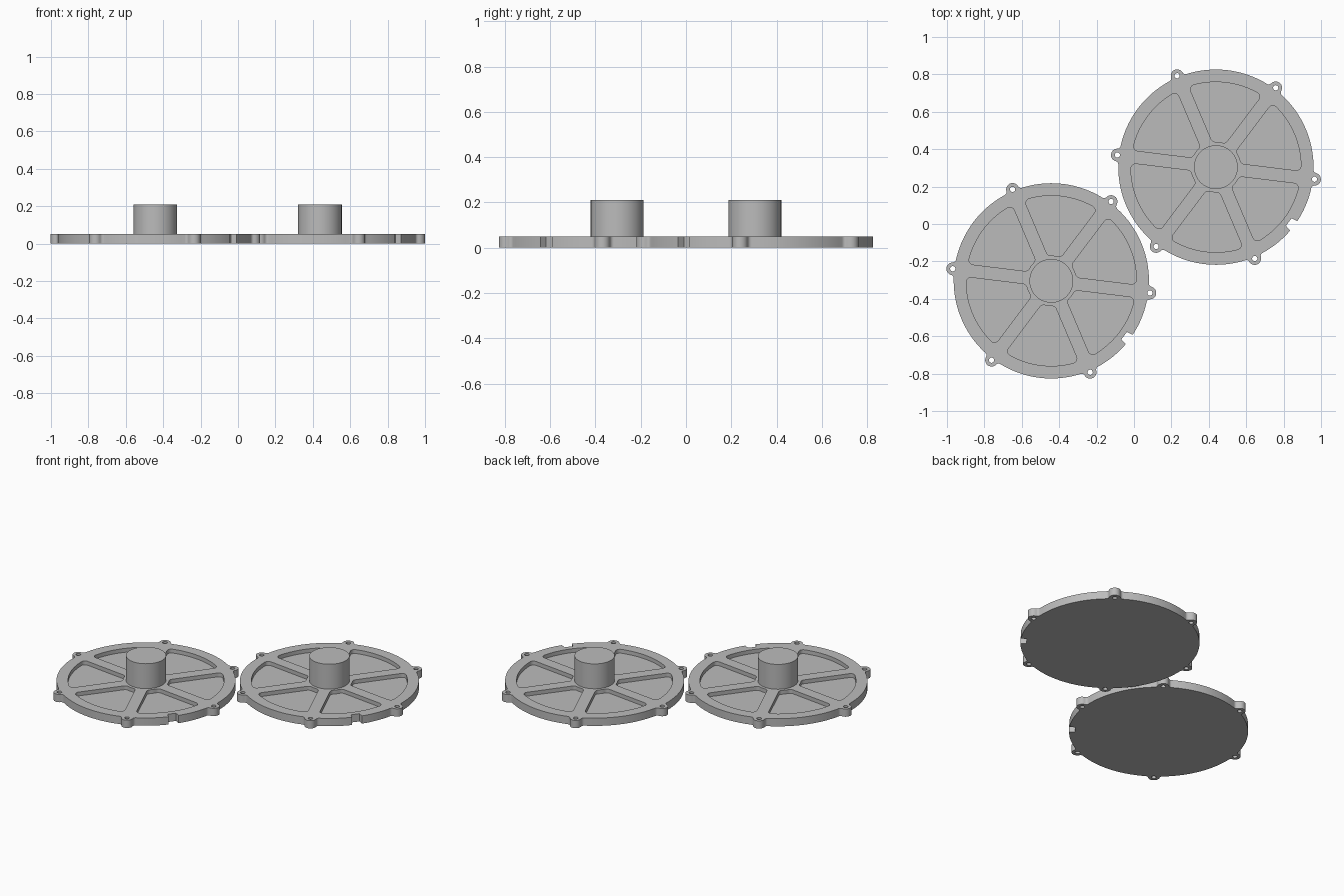
import bpy, bmesh
from math import radians, degrees, sin, cos, asin, acos, atan2
from mathutils import Vector, Matrix

if "Cube" in bpy.data.objects:
    bpy.data.objects.remove(bpy.data.objects["Cube"])

RIM_R, PLATE_H, FLOOR_Z = 0.522, 0.05, 0.025
HUB_R, HUB_TOP = 0.117, 0.21
LUG_D, LUG_R, HOLE_R, FILLET = 0.531, 0.034, 0.014, 0.018
FIRST_LUG = -67
LUGS = [FIRST_LUG + 60 * i for i in range(6)]

grey = bpy.data.materials.new("plain grey")
grey.use_nodes = True
grey.diffuse_color = (0.5, 0.5, 0.5, 1)
grey.node_tree.nodes["Principled BSDF"].inputs["Base Color"].default_value = (0.5, 0.5, 0.5, 1)


def polar(r, a):
    return Vector((r * cos(radians(a)), r * sin(radians(a))))


def arc(centre, r, a0, a1, n):
    return [centre + polar(r, a0 + (a1 - a0) * i / n) for i in range(n + 1)]


def turn(points, angle):
    rot = Matrix.Rotation(radians(angle), 2)
    return [rot @ p for p in points]


def prism(name, loops, z0, z1):
    """Extrude closed 2D outlines from z0 to z1."""
    bm = bmesh.new()
    for loop in loops:
        clean = [p for i, p in enumerate(loop) if (p - loop[i - 1]).length > 1e-5]
        face = bm.faces.new([bm.verts.new((p.x, p.y, z0)) for p in clean])
        new = bmesh.ops.extrude_face_region(bm, geom=[face], use_keep_orig=True)["geom"]
        bmesh.ops.translate(bm, vec=(0, 0, z1 - z0),
                            verts=[g for g in new if isinstance(g, bmesh.types.BMVert)])
    bmesh.ops.recalc_face_normals(bm, faces=bm.faces)
    mesh = bpy.data.meshes.new(name)
    bm.to_mesh(mesh)
    bm.free()
    mesh.materials.append(grey)
    obj = bpy.data.objects.new(name, mesh)
    bpy.context.collection.objects.link(obj)
    return obj


def lug_outline():
    """Screw lug on the +x side, blended into the rim by small fillets."""
    reach = RIM_R + FILLET
    d = degrees(acos((reach**2 + LUG_D**2 - (LUG_R + FILLET)**2) / (2 * reach * LUG_D)))
    p = polar(reach, d)
    phi = degrees(atan2(p.y, p.x - LUG_D))
    points = arc(polar(reach, -d), FILLET, 180 - d, 180 - phi, 6)
    points += arc(Vector((LUG_D, 0)), LUG_R, -phi, phi, 14)
    points += arc(p, FILLET, 180 + phi, 180 + d, 6)
    return points, d


def plate_outline():
    """Round rim with six lugs and one small notch."""
    lug, d = lug_outline()
    origin, points = Vector((0, 0)), []
    for t in LUGS:
        points += turn(lug, t)
        if t == FIRST_LUG:
            mid = t + 30
            points += arc(origin, RIM_R, t + d, mid - 3.4, 10)
            points += [polar(0.488, mid - 3), polar(0.488, mid + 3)]
            points += arc(origin, RIM_R, mid + 3.4, t + 60 - d, 10)
        else:
            points += arc(origin, RIM_R, t + d, t + 60 - d, 20)
    return points


def pocket_outline(outer=0.455, inner=0.135, half_spoke=0.035, r=0.025):
    """Round-cornered sector lying between two spokes."""
    gap = half_spoke + r
    ao = 30 - degrees(asin(gap / (outer - r)))
    ai = 30 - degrees(asin(gap / (inner + r)))
    origin = Vector((0, 0))
    half = arc(origin, outer, 0, ao, 10)
    half += arc(polar(outer - r, ao), r, ao, 120, 6)
    half += arc(polar(inner + r, ai), r, 120, 180 + ai, 6)
    half += arc(origin, inner, ai, 0, 4)
    return half + [Vector((p.x, -p.y)) for p in reversed(half[1:-1])]


def cut(obj, cutter):
    """Subtract the cutter, keep the result and discard the cutter."""
    mod = obj.modifiers.new("cut", 'BOOLEAN')
    mod.operation, mod.solver, mod.object = 'DIFFERENCE', 'EXACT', cutter
    cutter.hide_render = True
    graph = bpy.context.evaluated_depsgraph_get()
    mesh = bpy.data.meshes.new_from_object(obj.evaluated_get(graph))
    obj.modifiers.clear()
    obj.data = mesh
    bpy.data.objects.remove(cutter)


def smooth(obj):
    bpy.ops.object.select_all(action='DESELECT')
    obj.select_set(True)
    bpy.context.view_layer.objects.active = obj
    bpy.ops.object.shade_smooth_by_angle(angle=radians(30))


# Cover plate with lugs, notch, screw holes and pockets
plate = prism("left_cover_plate", [plate_outline()], 0, PLATE_H)
pocket = pocket_outline()
cut(plate, prism("pocket_cutter", [turn(pocket, t + 30) for t in LUGS], FLOOR_Z, 0.1))
holes = [arc(polar(LUG_D, t), HOLE_R, 0, 345, 23) for t in LUGS]
cut(plate, prism("hole_cutter", holes, -0.05, 0.1))
smooth(plate)

# Central hub
hub = prism("left_hub", [arc(Vector((0, 0)), HUB_R, 0, 354.375, 63)], PLATE_H, HUB_TOP)
smooth(hub)

# Two identical covers side by side
for part in (plate, hub):
    twin = part.copy()
    twin.name = part.name.replace("left", "right")
    bpy.context.collection.objects.link(twin)
    part.location = (0.438, 0.304, 0)
    twin.location = (-0.442, -0.304, 0)
